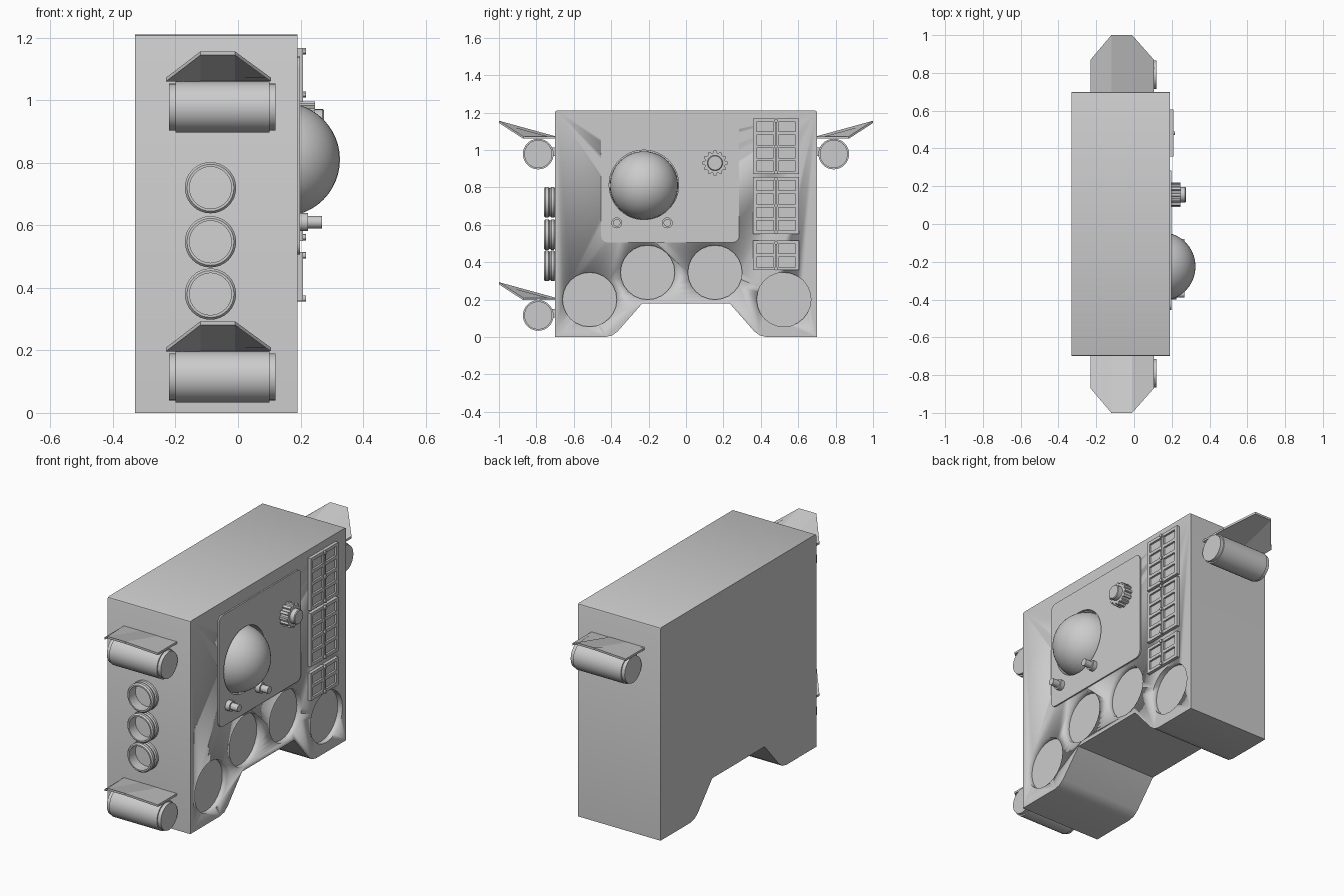
import bpy, bmesh
from math import cos, sin, pi, radians
from mathutils import Matrix

if "Cube" in bpy.data.objects:
    bpy.data.objects.remove(bpy.data.objects["Cube"])

FACE = 0.19  # x of the control side


def finish(name, bm, smooth=True):
    bmesh.ops.remove_doubles(bm, verts=bm.verts, dist=1e-5)
    bmesh.ops.recalc_face_normals(bm, faces=bm.faces)
    me = bpy.data.meshes.new(name)
    bm.to_mesh(me)
    bm.free()
    ob = bpy.data.objects.new(name, me)
    bpy.context.collection.objects.link(ob)
    bpy.ops.object.select_all(action='DESELECT')
    bpy.context.view_layer.objects.active = ob
    ob.select_set(True)
    if smooth:
        bpy.ops.object.shade_smooth_by_angle(angle=radians(30))
    return ob


def prism(name, pts, x0, x1):
    """Extrude a (y, z) outline along x."""
    bm = bmesh.new()
    f = bm.faces.new([bm.verts.new((x0, y, z)) for y, z in pts])
    new = bmesh.ops.extrude_face_region(bm, geom=[f])['geom']
    bmesh.ops.translate(bm, vec=(x1 - x0, 0, 0),
                        verts=[v for v in new if isinstance(v, bmesh.types.BMVert)])
    return finish(name, bm)


def lathe(name, profile, loc, axis='X', seg=32):
    """Revolve (radius, height) points about +X or -Y."""
    bm = bmesh.new()
    rows = [[bm.verts.new((r * cos(2 * pi * i / seg), r * sin(2 * pi * i / seg), h))
             for i in range(seg)] for r, h in profile]
    for a, b in zip(rows, rows[1:]):
        for i in range(seg):
            j = (i + 1) % seg
            bm.faces.new((a[i], a[j], b[j], b[i]))
    rot = Matrix.Rotation(pi / 2, 4, 'Y' if axis == 'X' else 'X')
    bm.transform(Matrix.Translation(loc) @ rot)
    return finish(name, bm)


def boxes(name, spans):
    """Several boxes, each (x0, x1, y0, y1, z0, z1), in one object."""
    bm = bmesh.new()
    for x0, x1, y0, y1, z0, z1 in spans:
        m = Matrix.Translation(((x0 + x1) / 2, (y0 + y1) / 2, (z0 + z1) / 2))
        m = m @ Matrix.Diagonal((x1 - x0, y1 - y0, z1 - z0, 1))
        bmesh.ops.create_cube(bm, size=1, matrix=m)
    me = bpy.data.meshes.new(name)
    bm.to_mesh(me)
    bm.free()
    ob = bpy.data.objects.new(name, me)
    bpy.context.collection.objects.link(ob)
    return ob


def cut_round(ob, y, z, r, depth, seg=24):
    c = lathe("cutter", [(0, -depth), (r, -depth), (r, 0.1), (0, 0.1)], (FACE, y, z), seg=seg)
    c.hide_render = True
    m = ob.modifiers.new("cut", 'BOOLEAN')
    m.operation, m.solver, m.object = 'DIFFERENCE', 'EXACT', c
    bpy.context.view_layer.objects.active = ob
    bpy.ops.object.modifier_apply(modifier=m.name)
    bpy.data.objects.remove(c)


# Main case with an arched underside
half = [(0.235, 0.178), (0.365, 0.03), (0.395, 0.008), (0.43, 0), (0.7, 0),
        (0.7, 1.2), (0.697, 1.207), (0.69, 1.21)]
body = prism("case", half + [(-y, z) for y, z in reversed(half)], -0.33, FACE)
for y, z in ((-0.515, 0.2), (-0.205, 0.345), (0.155, 0.345), (0.523, 0.2)):
    cut_round(body, y, z, 0.145, 0.03)
cut_round(body, -0.225, 0.813, 0.186, 0.06, 48)

# Rounded control panel
outline = []
for k, (cy, cz) in enumerate(((0.25, 1.105), (-0.42, 1.105), (-0.42, 0.54), (0.25, 0.54))):
    for i in range(6):
        a = pi / 2 * (k + i / 5)
        outline.append((cy + 0.034 * cos(a), cz + 0.034 * sin(a)))
panel = prism("control_panel", outline, FACE - 0.005, 0.198)
cut_round(panel, -0.225, 0.813, 0.186, 0.06, 48)

# Ball set in the panel
bm = bmesh.new()
bmesh.ops.create_uvsphere(bm, u_segments=40, v_segments=24, radius=0.182,
                          matrix=Matrix.Translation((0.144, -0.225, 0.81)))
finish("ball", bm)

# Toothed dial and its cap
teeth = []
for i in range(12):
    for r, d in ((0.056, -0.3), (0.066, -0.2), (0.066, 0.2), (0.056, 0.3)):
        a = 2 * pi * (i + d) / 12
        teeth.append((0.155 + r * cos(a), 0.93 + r * sin(a)))
prism("dial_gear", teeth, FACE, 0.246)
lathe("dial_cap", [(0, 0), (0.041, 0), (0.041, 0.081), (0.037, 0.085), (0, 0.085)],
      (FACE, 0.155, 0.93))

# Two small knobs
for n, y in enumerate((-0.37, -0.1)):
    lathe(f"small_knob_{n}", [(0, 0), (0.029, 0), (0.029, 0.034), (0.02, 0.034),
                              (0.02, 0.078), (0, 0.078)], (FACE, y, 0.61), seg=20)

# Framed button banks with screws along the middle
for n, (z0, z1, rows, screws) in enumerate(((0.87, 1.167, 4, (0.88, 1.018, 1.156)),
                                            (0.55, 0.855, 4, (0.562, 0.703, 0.844)),
                                            (0.357, 0.515, 2, (0.366, 0.504)))):
    spans = [(FACE - 0.005, 0.197, 0.357, 0.605, z0, z1)]
    for y0, y1 in ((0.357, 0.376), (0.468, 0.479), (0.483, 0.494), (0.586, 0.605)):
        spans.append((FACE, 0.208, y0, y1, z0, z1))
    step = (z1 - z0 - 0.018) / rows
    for i in range(rows + 1):
        z = z0 + i * step
        for y0, y1 in ((0.376, 0.468), (0.494, 0.586)):
            spans.append((FACE, 0.208, y0, y1, z, z + 0.018))
    boxes(f"button_bank_{n}", spans)
    for k, z in enumerate(screws):
        lathe(f"bank_screw_{n}_{k}", [(0, 0), (0.01, 0), (0.01, 0.028), (0, 0.028)],
              (FACE, 0.481, z), seg=12)

# Three grooved sockets on the front
for n, z in enumerate((0.38, 0.547, 0.72)):
    lathe(f"front_socket_{n}",
          [(0.067, -0.01), (0.076, 0), (0.082, 0.006), (0.082, 0.02), (0.076, 0.026),
           (0.076, 0.03), (0.082, 0.036), (0.082, 0.052), (0.075, 0.06), (0.067, 0.06),
           (0.067, -0.01)], (-0.088, -0.7, z), axis='Y')

# Rollers with folded hoods: two on the front, one on the back
for name, s, z in (("front_upper", -1, 0.978), ("front_lower", -1, 0.115), ("back_upper", 1, 0.978)):
    lathe(name + "_roller", [(0, -0.17), (0.075, -0.17), (0.075, -0.15), (0.082, -0.15),
                             (0.082, 0.15), (0.075, 0.15), (0.075, 0.17), (0, 0.17)],
          (-0.05, s * 0.79, z))
    y0, y1 = sorted((s * 0.69, s * 0.73))
    boxes(name + "_bracket", [(-0.17, 0.07, y0, y1, z - 0.01, z + 0.035)])
    bm = bmesh.new()
    rings = []
    for x, y, dz in ((-0.23, 0.87, 0.094), (-0.12, 1.0, 0.178), (-0.01, 1.0, 0.178), (0.105, 0.87, 0.094)):
        rings.append([bm.verts.new((x, s * yy, z + h)) for yy, h in
                      ((0.695, 0.094), (y, dz), (y, dz - 0.012), (0.695, 0.082))])
    for a, b in zip(rings, rings[1:]):
        for i in range(4):
            j = (i + 1) % 4
            bm.faces.new((a[i], a[j], b[j], b[i]))
    bm.faces.new(rings[0])
    bm.faces.new(rings[-1])
    finish(name + "_hood", bm, smooth=False)
